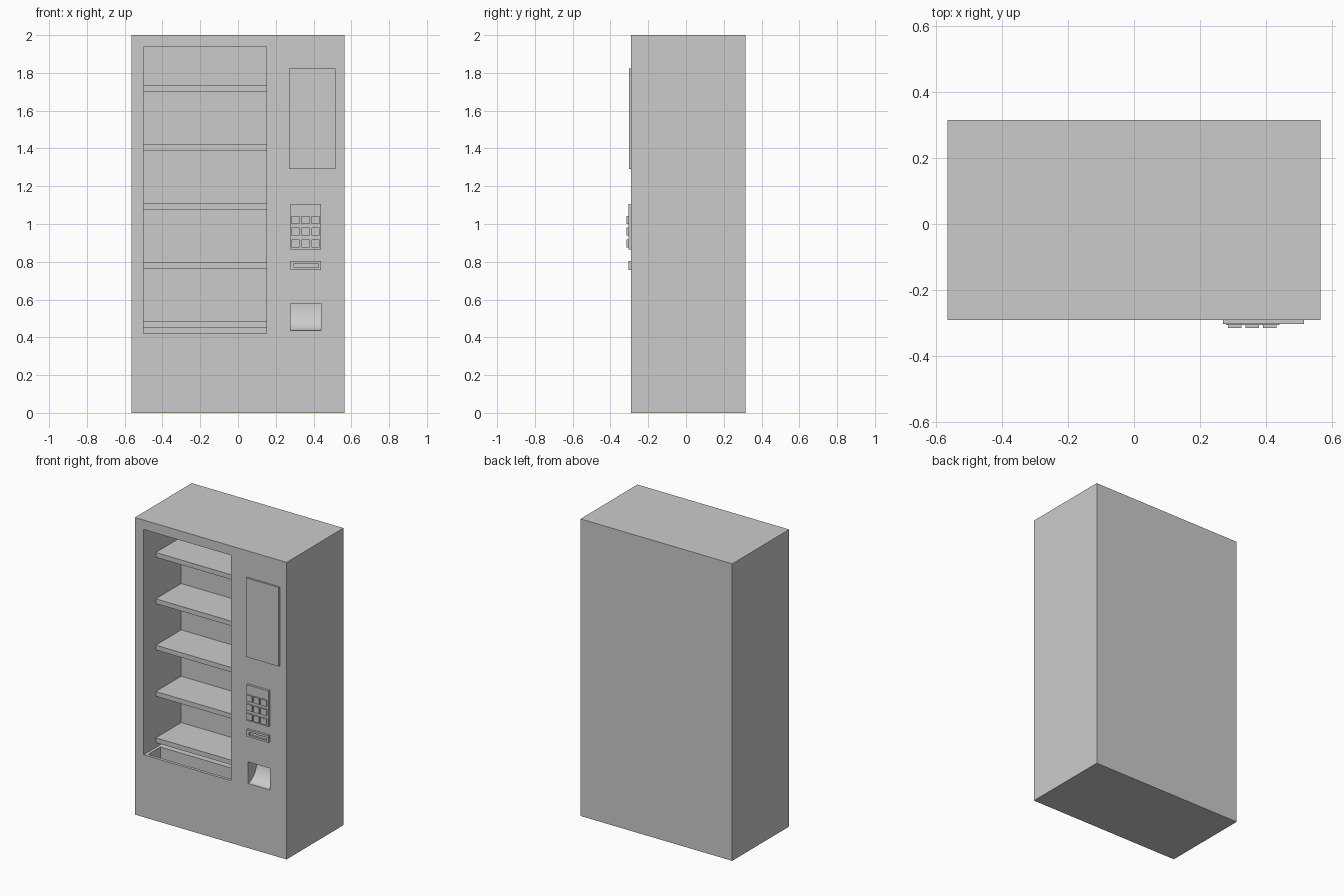
import bpy, math

if "Cube" in bpy.data.objects:
    bpy.data.objects.remove(bpy.data.objects["Cube"])


def mesh_object(name, verts, faces):
    me = bpy.data.meshes.new(name)
    me.from_pydata(verts, [], faces)
    me.update()
    ob = bpy.data.objects.new(name, me)
    bpy.context.collection.objects.link(ob)
    return ob


def extrude_x(name, profile, x0, x1):
    """Solid from a (y, z) profile (counter-clockwise seen from +x)."""
    n = len(profile)
    verts = [(x, y, z) for x in (x0, x1) for y, z in profile]
    faces = [tuple(reversed(range(n))), tuple(range(n, 2 * n))]
    faces += [(i, (i + 1) % n, n + (i + 1) % n, n + i) for i in range(n)]
    return mesh_object(name, verts, faces)


def box(name, x0, x1, y0, y1, z0, z1):
    return extrude_x(name, [(y0, z0), (y1, z0), (y1, z1), (y0, z1)], x0, x1)


def cut(target, cutter):
    cutter.hide_render = True
    mod = target.modifiers.new("cut", 'BOOLEAN')
    mod.operation = 'DIFFERENCE'
    mod.solver = 'EXACT'
    mod.object = cutter
    bpy.context.view_layer.objects.active = target
    bpy.ops.object.modifier_apply(modifier=mod.name)
    bpy.data.objects.remove(cutter)


FRONT = -0.29

# Cabinet with display cavity and delivery bin in its floor
cabinet = box("cabinet", -0.565, 0.565, FRONT, 0.315, 0, 2)
cut(cabinet, box("cavity_cutter", -0.5, 0.15, -0.4, 0.11, 0.42, 1.937))
cut(cabinet, box("bin_cutter", -0.48, 0.13, -0.27, -0.14, 0.2, 0.5))

# Curved coin return scoop
arc = [(FRONT + 0.10 * math.sin(a), 0.58 - 0.145 * math.cos(a))
       for a in (i * math.pi / 32 for i in range(17))]
cut(cabinet, extrude_x("scoop_cutter", [(-0.35, 0.58), (-0.35, 0.435)] + arc,
                       0.278, 0.44))

# Shelves
for i in range(5):
    z = 0.452 + i * 0.312
    box(f"shelf_{i + 1}", -0.5, 0.15, -0.16, 0.11, z, z + 0.032)

# Display panel and keypad base
box("display_panel", 0.27, 0.515, -0.302, FRONT, 1.29, 1.822)
box("keypad_base", 0.278, 0.44, -0.305, FRONT, 0.865, 1.106)

# Keypad buttons
for r in range(3):
    for c in range(3):
        x, z = 0.284 + c * 0.053, 0.876 + r * 0.0625
        box(f"button_{r}_{c}", x, x + 0.041, -0.315, -0.304, z, z + 0.042)

# Banknote slot
slot = box("note_slot", 0.278, 0.44, -0.305, FRONT, 0.757, 0.804)
cut(slot, box("slot_cutter", 0.296, 0.426, -0.35, -0.294, 0.77, 0.79))

# Smooth the scoop, keep the edges sharp
bpy.ops.object.select_all(action='DESELECT')
cabinet.select_set(True)
bpy.context.view_layer.objects.active = cabinet
bpy.ops.object.shade_smooth_by_angle(angle=math.radians(30))
